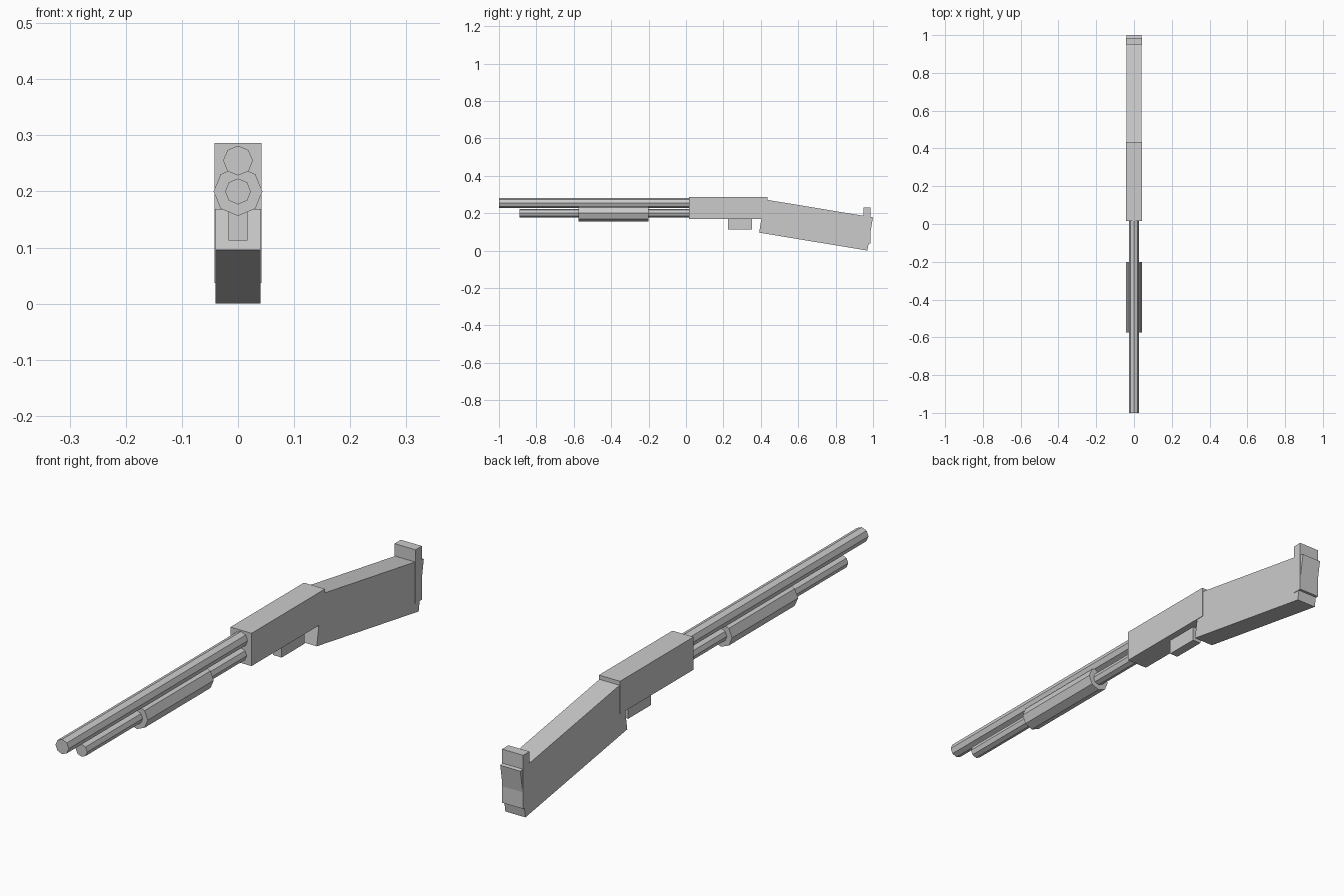
import bpy
import math
from mathutils import Vector, Matrix

cube = bpy.data.objects.get("Cube")
if cube:
    bpy.data.objects.remove(cube, do_unlink=True)

# One flat grey for everything
grey = bpy.data.materials.new("plain_grey")
grey.use_nodes = True
colour = (0.6, 0.6, 0.6, 1)
grey.diffuse_color = colour
grey.node_tree.nodes["Principled BSDF"].inputs["Base Color"].default_value = colour


def finish(name):
    ob = bpy.context.object
    ob.name = name
    ob.data.materials.append(grey)
    return ob


def box(name, width, y0, y1, z0, z1):
    """Axis-aligned block centred on x = 0."""
    bpy.ops.mesh.primitive_cube_add(size=1)
    ob = finish(name)
    ob.data.transform(Matrix.Translation((0, (y0 + y1) / 2, (z0 + z1) / 2))
                      @ Matrix.Diagonal((width, y1 - y0, z1 - z0, 1)))
    return ob


def tube(name, radius, y0, y1, z):
    """Eight-sided bar along y, with corners at the top and sides."""
    bpy.ops.mesh.primitive_cylinder_add(vertices=8, radius=radius, depth=y1 - y0)
    ob = finish(name)
    ob.data.transform(Matrix.Translation((0, (y0 + y1) / 2, z))
                      @ Matrix.Rotation(math.pi / 2, 4, "X"))
    return ob


# Front bars and sliding grip
tube("barrel", 0.0265, -1.0, 0.03, 0.255)
tube("magazine_tube", 0.023, -0.89, 0.03, 0.2)
tube("fore_grip", 0.0435, -0.575, -0.2, 0.2)

# Body and trigger block
box("receiver", 0.084, 0.017, 0.435, 0.168, 0.286)
box("trigger_block", 0.034, 0.224, 0.353, 0.113, 0.18)

# Stock: a long block tilted down about its lower rear corner
stock = box("stock", 0.08, -0.587, 0, 0, 0.18)
stock.data.transform(Matrix.Translation(Vector((0, 0.97, 0)))
                     @ Matrix.Rotation(math.radians(-9.4), 4, "X"))

# Upright plate at the rear
box("butt_plate", 0.084, 0.95, 0.986, 0.037, 0.23)
